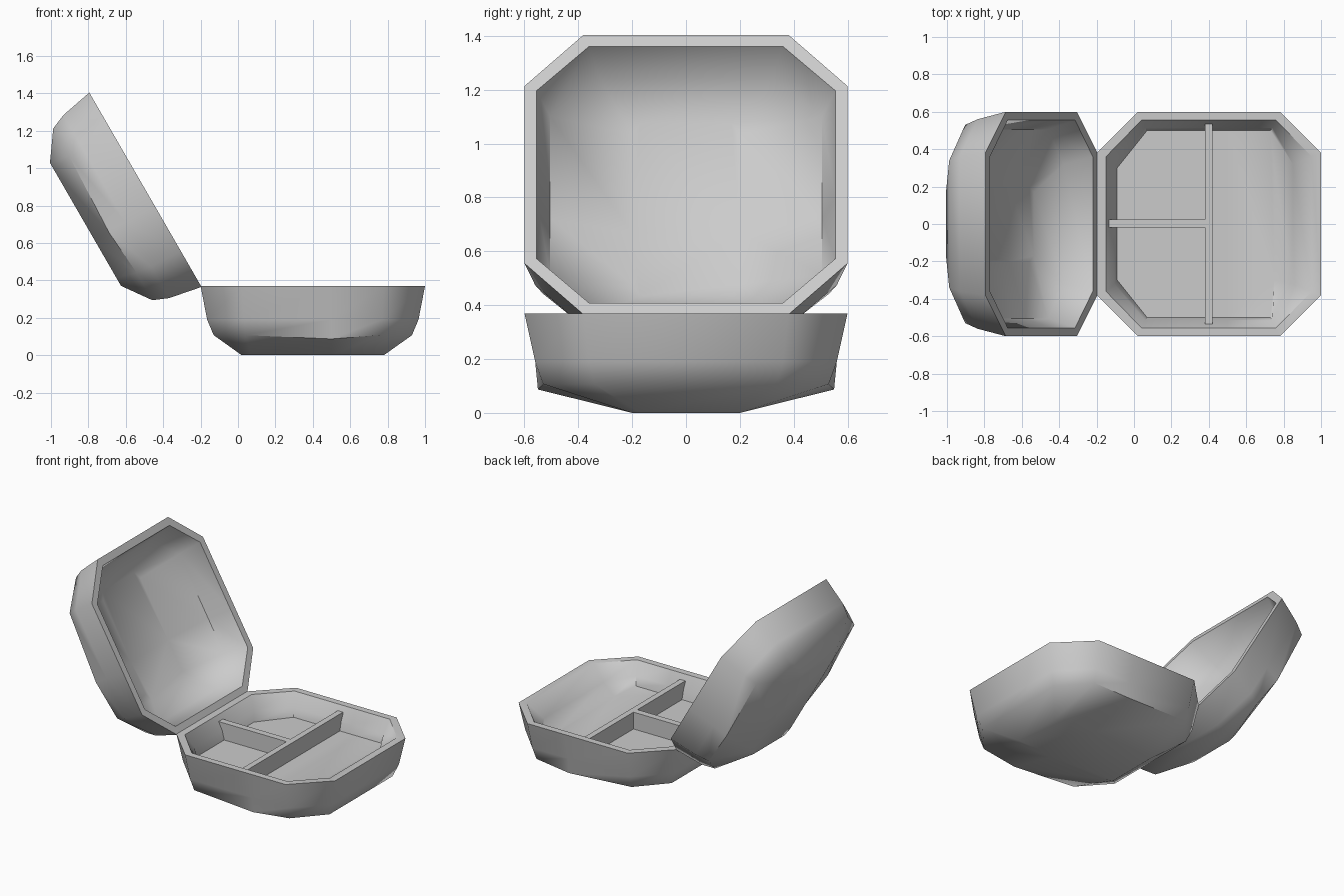
import bpy, bmesh, math
from mathutils import Matrix, Vector

cube = bpy.data.objects.get("Cube")
if cube:
    bpy.data.objects.remove(cube, do_unlink=True)

GREY = (0.6, 0.6, 0.6, 1)
mat = bpy.data.materials.new("light_grey")
mat.use_nodes = True
mat.diffuse_color = GREY
mat.node_tree.nodes["Principled BSDF"].inputs["Base Color"].default_value = GREY

RIM = 0.37
HALF = 0.6


def ring(hx, hy, cx, cy, z, bulge=0, limit=1):
    """Octagon of half sizes hx, hy with sides flat up to cx, cy.
    The long sides swell out and down by bulge; limit trims the +x end."""
    corner = [(hx, cy), (cx, hy)]
    pts = []
    for sx, sy in ((1, 1), (-1, 1), (-1, -1), (1, -1)):
        quarter = corner if sx * sy > 0 else corner[::-1]
        pts += [(min(sx * x, limit), sy * y, z) for x, y in quarter]
        if sx * sy > 0:
            pts.append((0.1, sy * (hy + bulge), z - bulge))
    return pts


def finish(name, bm, matrix, smooth):
    bmesh.ops.recalc_face_normals(bm, faces=bm.faces)
    mesh = bpy.data.meshes.new(name)
    bm.to_mesh(mesh)
    bm.free()
    mesh.materials.append(mat)
    obj = bpy.data.objects.new(name, mesh)
    bpy.context.collection.objects.link(obj)
    obj.matrix_world = matrix
    if smooth:
        bpy.ops.object.select_all(action="DESELECT")
        obj.select_set(True)
        bpy.context.view_layer.objects.active = obj
        bpy.ops.object.shade_smooth_by_angle(angle=math.radians(48))


def shell(name, rings, matrix):
    """Skin a stack of rings and cap both ends."""
    bm = bmesh.new()
    loops = [[bm.verts.new(p) for p in points] for points in rings]
    for a, b in zip(loops, loops[1:]):
        for i in range(len(a)):
            j = (i + 1) % len(a)
            bm.faces.new((a[i], a[j], b[j], b[i]))
    bm.faces.new(loops[0])
    bm.faces.new(loops[-1])
    finish(name, bm, matrix, True)


def box(name, low, high):
    low, high = Vector(low), Vector(high)
    bm = bmesh.new()
    bmesh.ops.create_cube(bm, size=1)
    bmesh.ops.scale(bm, vec=high - low, verts=bm.verts)
    bmesh.ops.translate(bm, vec=(low + high) / 2, verts=bm.verts)
    finish(name, bm, Matrix(), False)


# Outer skin shared by both halves, from underside to inner lip
outside = [
    ring(0.38, 0.20, 0.33, 0.17, 0),
    ring(0.53, 0.53, 0.36, 0.34, 0.107, bulge=0.02),
    ring(0.565, 0.56, 0.37, 0.36, 0.19),
    ring(HALF, HALF, 0.38, 0.38, RIM),
    ring(0.55, 0.555, 0.36, 0.36, RIM),
]

# Base tray: steep walls, flat floor, sloping ramp at the +x end
tray_inside = [
    ring(0.505, 0.515, 0.34, 0.32, 0.28, limit=0.45),
    ring(0.49, 0.50, 0.33, 0.30, 0.22, limit=0.35),
]
shell("base_tray", outside + tray_inside, Matrix.Translation((0.4, 0, 0)))

# Hollow lid, domed inside, swung open about the hinge edge
lid_inside = [
    ring(0.505, 0.505, 0.34, 0.32, 0.215),
    ring(0.37, 0.20, 0.32, 0.17, 0.11),
]
hinge = Matrix.Translation((-0.195, 0, RIM - 0.005))
swing = Matrix.Rotation(math.radians(60), 4, "Y")
shell("lid", outside + lid_inside,
      hinge @ swing @ Matrix.Translation((-HALF, 0, -RIM)))

# Dividers that split the tray into three compartments
box("long_divider", (0.38, -0.535, 0.20), (0.42, 0.535, 0.335))
box("short_divider", (-0.135, -0.02, 0.20), (0.38, 0.025, 0.335))
